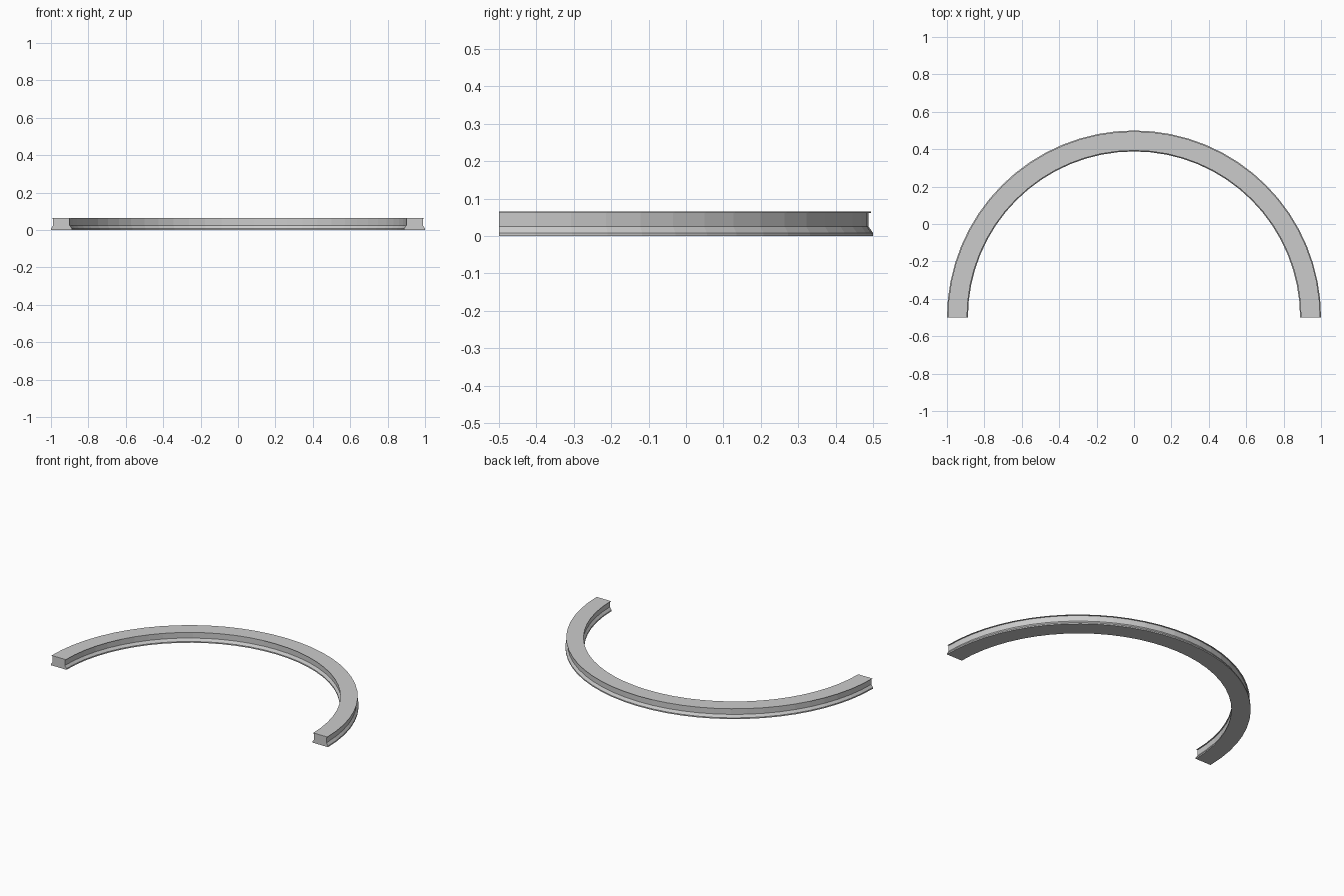
import bpy, bmesh, math

if "Cube" in bpy.data.objects:
    bpy.data.objects.remove(bpy.data.objects["Cube"])

SEGMENTS = 32          # flat facets along the half circle
CENTRE_Y = -0.5

# Rail cross-section (radius, z): flared foot, straight web, thin top lip
outer = [(1.0, 0.0), (1.0, 0.008), (0.988, 0.025), (0.988, 0.062),
         (0.995, 0.062), (0.995, 0.065)]
MID = 0.944
inner = [(2 * MID - r, z) for r, z in reversed(outer)]
profile = outer + inner

bm = bmesh.new()
# Sweep the section around the half circle
rings = []
for i in range(SEGMENTS + 1):
    a = math.pi * i / SEGMENTS
    rings.append([bm.verts.new((r * math.cos(a), CENTRE_Y + r * math.sin(a), z))
                  for r, z in profile])
n = len(profile)
for a, b in zip(rings, rings[1:]):
    for k in range(n):
        m = (k + 1) % n
        bm.faces.new((a[k], a[m], b[m], b[k]))

# End caps
bm.faces.new(rings[0])
bm.faces.new(rings[-1])
bmesh.ops.recalc_face_normals(bm, faces=bm.faces)

mesh = bpy.data.meshes.new("curved_rail")
bm.to_mesh(mesh)
bm.free()
rail = bpy.data.objects.new("curved_rail", mesh)
bpy.context.collection.objects.link(rail)
